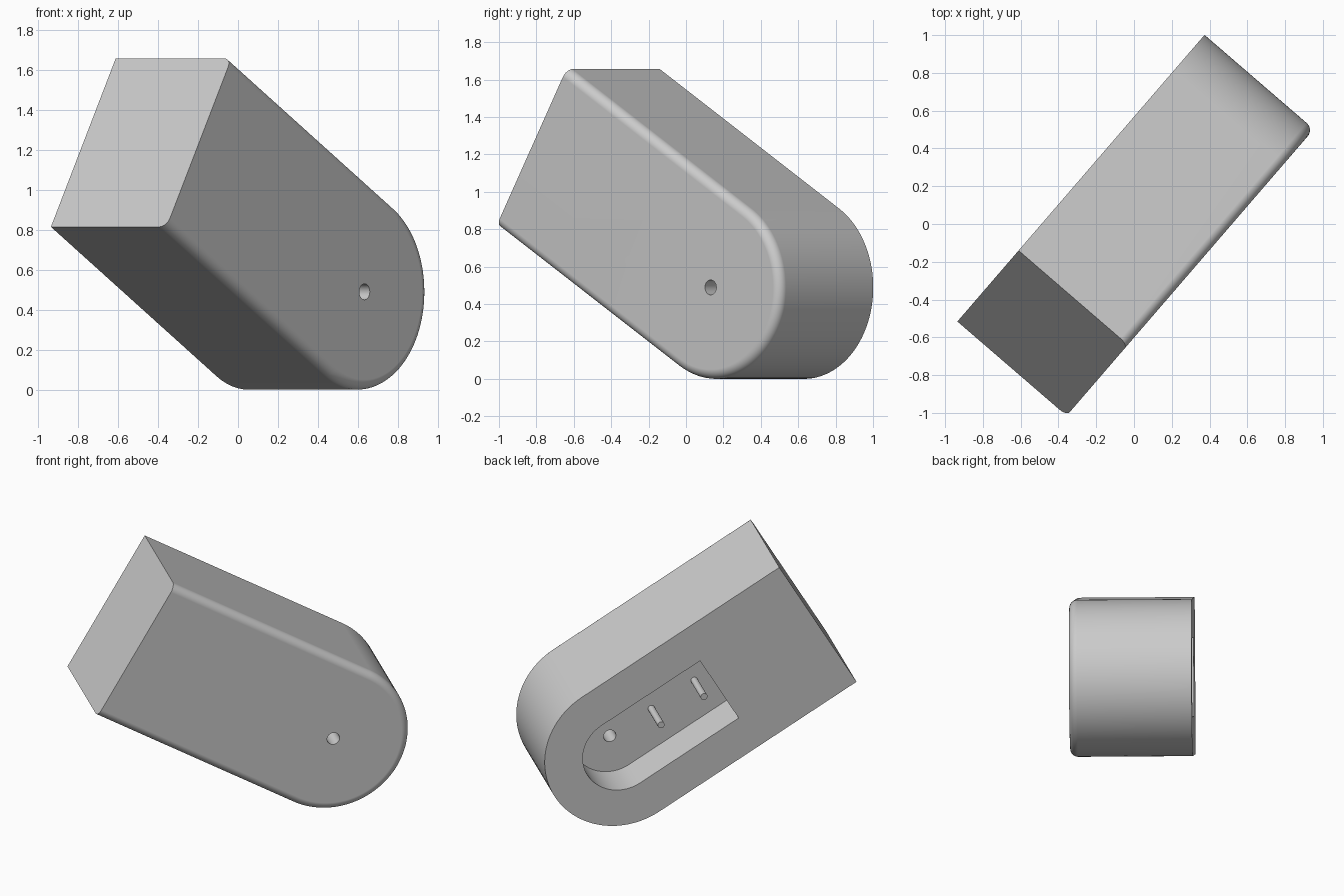
import bpy, bmesh, math
from mathutils import Matrix, Vector

cube = bpy.data.objects.get("Cube")
if cube:
    bpy.data.objects.remove(cube, do_unlink=True)

RADIUS, LENGTH, FILLET = 0.489, 1.47, 0.05
BACK, FRONT, POCKET_DEPTH = -0.371, 0.393, 0.28
FLOOR = BACK + POCKET_DEPTH

# Tilted frame: X runs to the round end, Y across the width, Z to the front face
heading, tilt = Vector((0.653, 0.757, 0)).normalized(), math.radians(30.5)
up = Vector((0, 0, 1))
along = heading * math.cos(tilt) - up * math.sin(tilt)
across = heading * math.sin(tilt) + up * math.cos(tilt)
frame = Matrix((along, across, along.cross(across))).transposed().to_4x4()
frame.translation = heading * 0.513 + up * RADIUS

grey = bpy.data.materials.new("light_grey")
grey.use_nodes = True
grey.diffuse_color = (0.6, 0.6, 0.6, 1)
grey.node_tree.nodes["Principled BSDF"].inputs["Base Color"].default_value = grey.diffuse_color


def finish(bm, name):
    bmesh.ops.recalc_face_normals(bm, faces=bm.faces)
    mesh = bpy.data.meshes.new(name)
    bm.to_mesh(mesh)
    bm.free()
    mesh.materials.append(grey)
    obj = bpy.data.objects.new(name, mesh)
    obj.matrix_world = frame
    bpy.context.collection.objects.link(obj)
    return obj


def round_ended_block(name, radius, length, z0, z1, fillet=0, steps=64):
    """Straight-sided block with one half-round end, optionally filleted on top."""
    bm = bmesh.new()
    points = [(-length, radius), (-length, -radius)]
    for i in range(steps + 1):
        a = math.pi * (i / steps - 0.5)
        points.append((radius * math.cos(a), radius * math.sin(a)))
    base = bm.faces.new([bm.verts.new((x, y, z0)) for x, y in points])
    top = bmesh.ops.extrude_face_region(bm, geom=[base])["geom"]
    bmesh.ops.translate(bm, vec=(0, 0, z1 - z0),
                        verts=[v for v in top if isinstance(v, bmesh.types.BMVert)])
    if fillet:
        rim = [e for e in bm.edges
               if all(v.co.z > z1 - 1e-4 for v in e.verts)
               and not all(v.co.x < -length + 1e-4 for v in e.verts)]
        bmesh.ops.bevel(bm, geom=rim, offset=fillet, segments=8,
                        profile=0.5, affect='EDGES')
    return finish(bm, name)


def rod(name, x, radius, z0, z1):
    bm = bmesh.new()
    bmesh.ops.create_cone(bm, cap_ends=True, segments=32, radius1=radius, radius2=radius,
                          depth=z1 - z0, matrix=Matrix.Translation((x, 0, (z0 + z1) / 2)))
    return finish(bm, name)


def activate(obj):
    bpy.ops.object.select_all(action='DESELECT')
    obj.select_set(True)
    bpy.context.view_layer.objects.active = obj


def smooth(obj):
    activate(obj)
    bpy.ops.object.shade_smooth_by_angle(angle=math.radians(30))
    weighted = obj.modifiers.new("clean_shading", 'WEIGHTED_NORMAL')
    weighted.keep_sharp = True


# Main body with a pocket in the back and a hole through to the front
body = round_ended_block("body", RADIUS, LENGTH, BACK, FRONT, FILLET)
cutters = [
    round_ended_block("pocket_cutter", RADIUS / 2, LENGTH / 2, BACK - 0.1, FLOOR),
    rod("hole_cutter", 0, 0.04, FLOOR - 0.1, FRONT + 0.1),
]
activate(body)
for cutter in cutters:
    cutter.hide_render = True
    cut = body.modifiers.new("cut", 'BOOLEAN')
    cut.operation, cut.solver, cut.object = 'DIFFERENCE', 'EXACT', cutter
    bpy.ops.object.modifier_apply(modifier=cut.name)
for cutter in cutters:
    bpy.data.objects.remove(cutter, do_unlink=True)
smooth(body)

# Two pins standing on the pocket floor
for i, x in enumerate((-0.31, -0.63), 1):
    smooth(rod(f"pocket_pin_{i}", x, 0.022, FLOOR - 0.25, FLOOR + 0.01))
